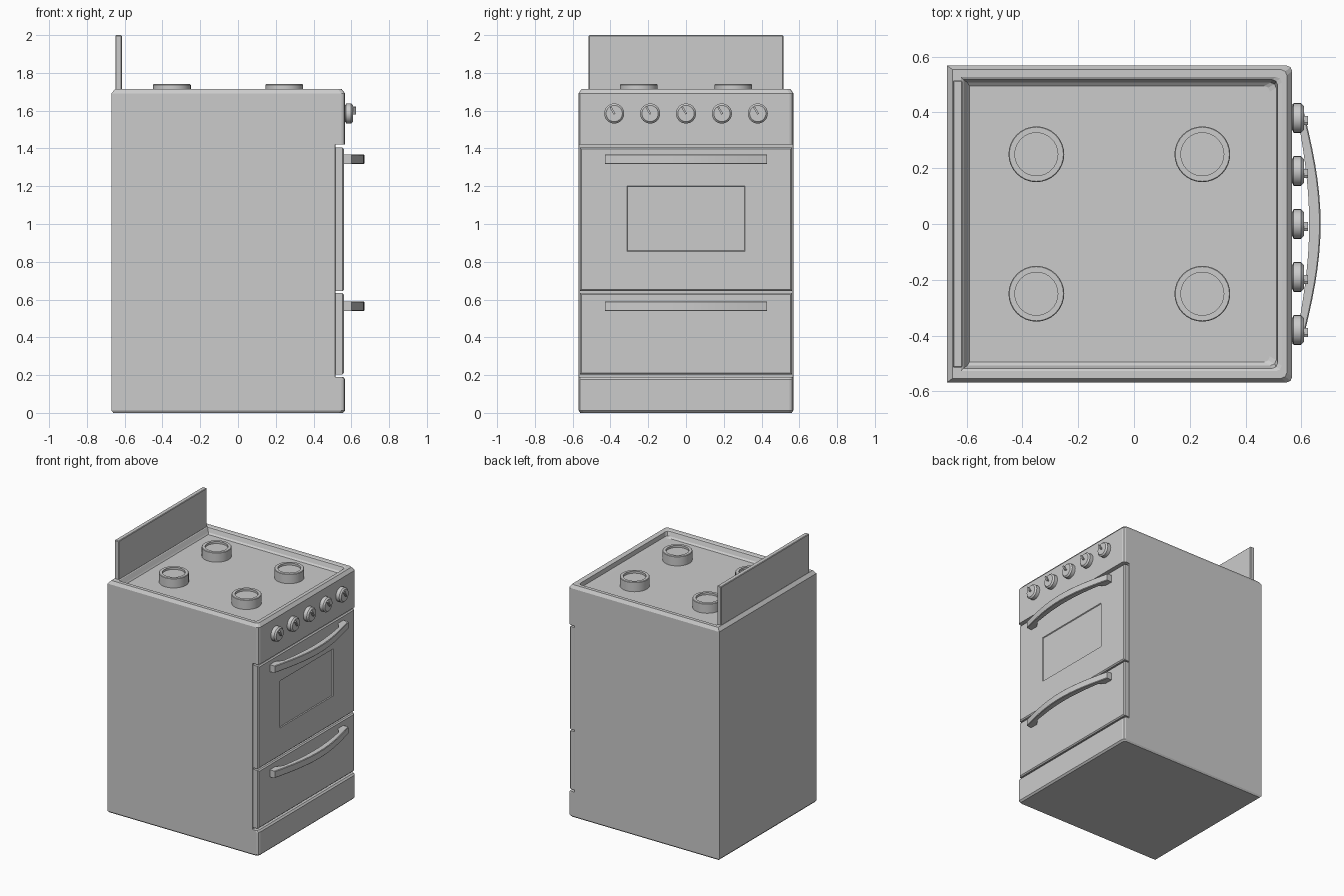
import bpy, bmesh, math
from mathutils import Matrix

if "Cube" in bpy.data.objects:
    bpy.data.objects.remove(bpy.data.objects["Cube"])


def finish(name, bm, smooth=False):
    bmesh.ops.recalc_face_normals(bm, faces=bm.faces[:])
    me = bpy.data.meshes.new(name)
    bm.to_mesh(me)
    bm.free()
    ob = bpy.data.objects.new(name, me)
    bpy.context.collection.objects.link(ob)
    if smooth:
        bpy.ops.object.select_all(action='DESELECT')
        bpy.context.view_layer.objects.active = ob
        ob.select_set(True)
        bpy.ops.object.shade_smooth_by_angle(angle=math.radians(35))
    return ob


def loft(name, rings, smooth=False):
    """Bridge a list of equal-length point rings and cap both ends."""
    bm = bmesh.new()
    vs = [[bm.verts.new(p) for p in r] for r in rings]
    n = len(vs[0])
    for a, b in zip(vs, vs[1:]):
        for i in range(n):
            j = (i + 1) % n
            bm.faces.new((a[i], a[j], b[j], b[i]))
    bm.faces.new(vs[0])
    bm.faces.new(vs[-1])
    return finish(name, bm, smooth)


def lathe(name, profile, n=32):
    """Stack of circles (radius, height) around z."""
    return loft(name, [[(r * math.cos(2 * math.pi * k / n), r * math.sin(2 * math.pi * k / n), z)
                        for k in range(n)] for r, z in profile], True)


def plan(x0, x1, y, z, c=0.02):
    """Horizontal outline: square back corners, rounded front corners."""
    pts = [(x0, -y, z)]
    for s in (-1, 1):
        arc = [(x1 - c + c * math.sin(a), s * (y - c + c * math.cos(a)), z)
               for a in (0, math.pi / 4, math.pi / 2)]
        pts += arc if s < 0 else arc[::-1]
    return pts + [(x0, y, z)]


def rect(x, y, z0, z1):
    return [(x, -y, z0), (x, y, z0), (x, y, z1), (x, -y, z1)]


# Body: plinth, set-back behind the doors, control panel, rim and sunken hob
loft("body", [
    plan(-.66, .555, .56, 0), plan(-.67, .567, .568, .012),
    plan(-.67, .567, .568, .178), plan(-.67, .557, .568, .19),
    plan(-.67, .515, .568, .19, .003), plan(-.67, .515, .568, 1.42, .003),
    plan(-.67, .567, .568, 1.42), plan(-.67, .567, .568, 1.692),
    plan(-.65, .548, .553, 1.715), plan(-.62, .53, .527, 1.715),
    plan(-.612, .515, .518, 1.71), plan(-.597, .51, .507, 1.68),
    plan(-.59, .487, .495, 1.67)])


def panel(name, z0, z1, window=None):
    b = .008
    rings = [rect(.514, .562, z0, z1), rect(.553, .562, z0, z1),
             rect(.561, .562 - b, z0 + b, z1 - b)]
    if window:
        y, w0, w1 = window
        rings += [rect(.561, y, w0, w1), rect(.555, y - .004, w0 + .004, w1 - .004)]
    loft(name, rings)


panel("oven_door", .645, 1.405, (.313, .855, 1.202))
panel("drawer_front", .203, .634)


# Bowed handles with end feet
def handle(name, zc):
    h, n = .026, 16
    rings = []
    for i in range(n + 1):
        y = -.43 + .86 * i / n
        bow = math.cos(math.pi / 2 * y / .43)
        inner, outer = .578 + .050 * bow, .602 + .067 * bow
        if abs(y) > .37:
            inner = .555
        rings.append([(inner, y, zc - h), (outer - .004, y, zc - h), (outer, y, zc - h + .004),
                      (outer, y, zc + h - .004), (outer - .004, y, zc + h), (inner, y, zc + h)])
    loft(name, rings, True)


handle("door_handle", 1.343)
handle("drawer_handle", .565)

# Back panel
bm = bmesh.new()
bmesh.ops.create_cube(bm, size=1, matrix=Matrix.Translation((-.632, 0, 1.856)) @
                      Matrix.Diagonal((.034, 1.03, .288, 1)))
bmesh.ops.bevel(bm, geom=bm.edges[:], offset=.004, segments=1, affect='EDGES')
finish("back_panel", bm)

# Burners
for x in (-.35, .245):
    for y in (-.25, .25):
        ob = lathe("burner", [(.1, 1.665), (.1, 1.737), (.097, 1.74), (.077, 1.74), (.077, 1.725)])
        ob.location = (x, y, 0)

# Control knobs with pointer ridges
for i in range(5):
    y = -.38 + .19 * i
    knob = lathe("knob", [(.044, 0), (.044, .006), (.053, .009), (.053, .036), (.043, .046)])
    knob.rotation_euler = (0, math.pi / 2, 0)
    knob.location = (.563, y, 1.585)
    bm = bmesh.new()
    bmesh.ops.create_cube(bm, size=1, matrix=Matrix.Translation((.612, y, 1.585)) @
                          Matrix.Rotation(math.radians(30), 4, 'X') @
                          Matrix.Translation((0, 0, .018)) @
                          Matrix.Diagonal((.024, .010, .044, 1)))
    finish("knob_pointer", bm)
# Turn the assembly check: control side faces +x, as drawn
